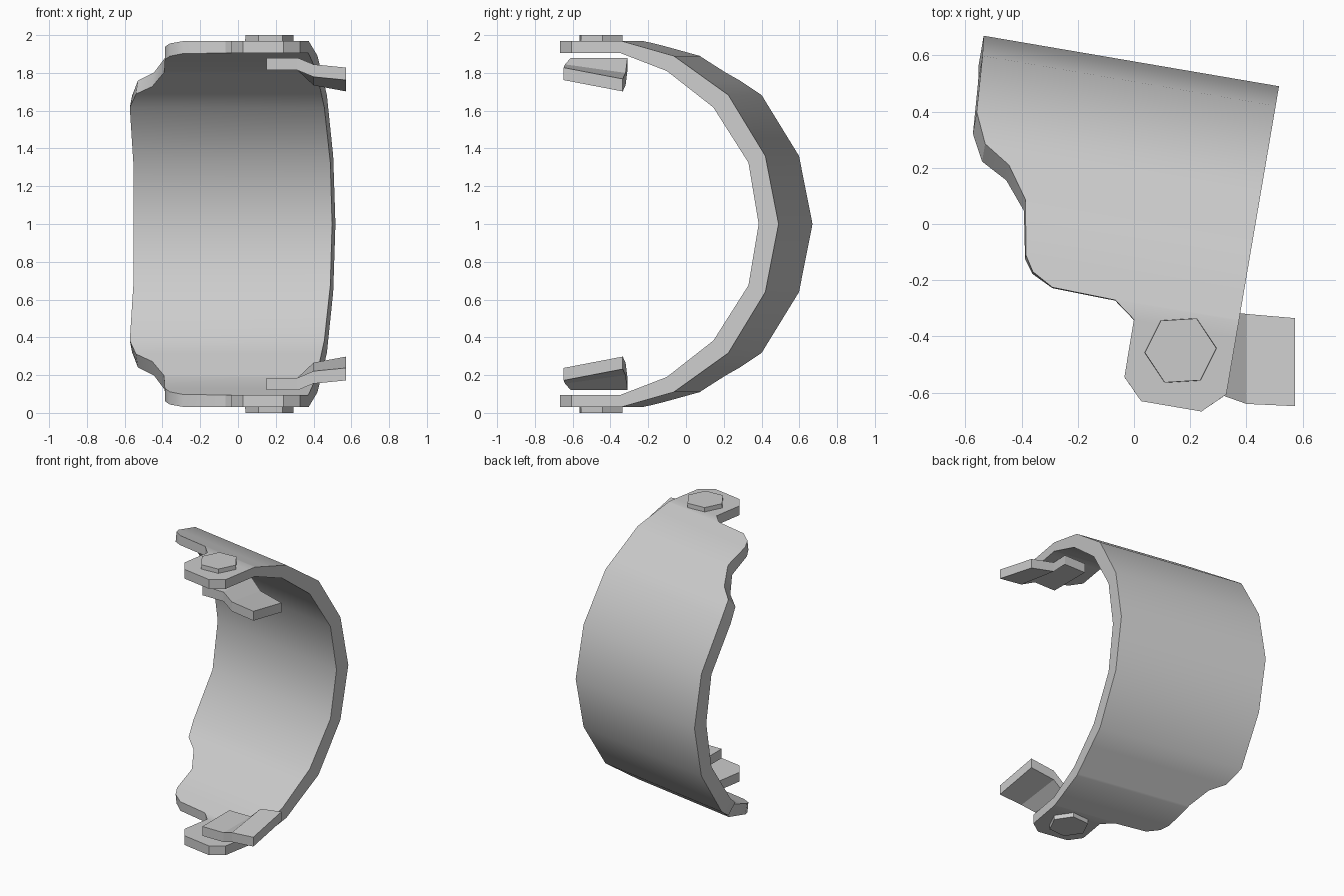
import bpy, bmesh, math

if "Cube" in bpy.data.objects:
    bpy.data.objects.remove(bpy.data.objects["Cube"])

TILT = math.radians(-9.7)


def make_object(name, verts, faces):
    mesh = bpy.data.meshes.new(name)
    bm = bmesh.new()
    vs = [bm.verts.new(v) for v in verts]
    for f in faces:
        bm.faces.new([vs[i] for i in f])
    bmesh.ops.recalc_face_normals(bm, faces=bm.faces)
    bm.to_mesh(mesh)
    bm.free()
    ob = bpy.data.objects.new(name, mesh)
    bpy.context.collection.objects.link(ob)
    return ob


def smooth(ob):
    bpy.ops.object.select_all(action='DESELECT')
    ob.select_set(True)
    bpy.context.view_layer.objects.active = ob
    bpy.ops.object.shade_smooth_by_angle(angle=math.radians(30))


def loft(name, sections):
    """Skin a run of four-cornered sections and cap both ends."""
    verts = [p for s in sections for p in s]
    n = len(sections)
    faces = [(4*i + k, 4*i + (k+1) % 4, 4*i + 4 + (k+1) % 4, 4*i + 4 + k)
             for i in range(n - 1) for k in range(4)]
    faces += [(3, 2, 1, 0), tuple(range(4*n - 4, 4*n))]
    return make_object(name, verts, faces)


# curved plate: upper half of the profile (outer y, outer z, inner y, inner z)
PROFILE = [(.57, 1, .463, 1), (.499, 1.36, .408, 1.325), (.30, 1.683, .22, 1.617),
           (.007, 1.89, -.03, 1.81), (-.278, 1.97, -.28, 1.905), (-.617, 1.97, -.617, 1.905)]
# plate outline along the profile: (outer y, left x, right x)
OUTLINE = [(.57, -.64, .426), (.499, -.632, .426), (.30, -.619, .426),
           (.192, -.57, .426), (.132, -.474, .426), (.019, -.394, .426),
           (.007, -.392, .426), (-.173, -.361, .426), (-.228, -.326, .426),
           (-.271, -.248, .426), (-.278, -.02, .426), (-.335, .057, .426),
           (-.542, .058, .426), (-.617, .131, .349)]


def section(v, left, right, flip):
    for a, b in zip(PROFILE, PROFILE[1:]):
        if a[0] >= v >= b[0]:
            t = (a[0] - v) / (a[0] - b[0])
            oy, oz, iy, iz = [p + (q - p) * t for p, q in zip(a, b)]
            break
    if flip:
        oz, iz = 2 - oz, 2 - iz
    c, s = math.cos(TILT), math.sin(TILT)
    pts = [(left, oy, oz), (right, oy, oz), (right, iy, iz), (left, iy, iz)]
    return [(x*c - y*s, x*s + y*c, z) for x, y, z in pts]


rows = [section(*o, False) for o in reversed(OUTLINE)]
rows += [section(*o, True) for o in OUTLINE[1:]]
smooth(loft("curved_plate", rows))

# bent clip stations: x, front y, front top z, back y, back top z
CLIP = [(.15, -.61, 1.88, -.31, 1.88), (.315, -.61, 1.88, -.31, 1.88),
        (.40, -.64, 1.845, -.32, 1.80), (.573, -.648, 1.828, -.335, 1.768)]

for label, flip in (("upper", False), ("lower", True)):
    def z(h):
        return 2 - h if flip else h

    # twisted clip under each plate tab
    clip = [[(x, fy, z(ft)), (x, by, z(bt)), (x, by, z(bt - .066)), (x, fy, z(ft - .066))]
            for x, fy, ft, by, bt in CLIP]
    loft(label + "_clip", clip)

    # hexagonal bolt head, slightly tapered
    verts = []
    for h, r in ((1.95, .129), (2.0, .127)):
        for k in range(6):
            a = math.radians(60*k + 3.5)
            verts.append((.166 + r*math.cos(a), -.45 + r*math.sin(a), z(h)))
    faces = [(k, (k+1) % 6, 6 + (k+1) % 6, 6 + k) for k in range(6)]
    faces += [tuple(range(6)), tuple(range(6, 12))]
    make_object(label + "_bolt_head", verts, faces)
